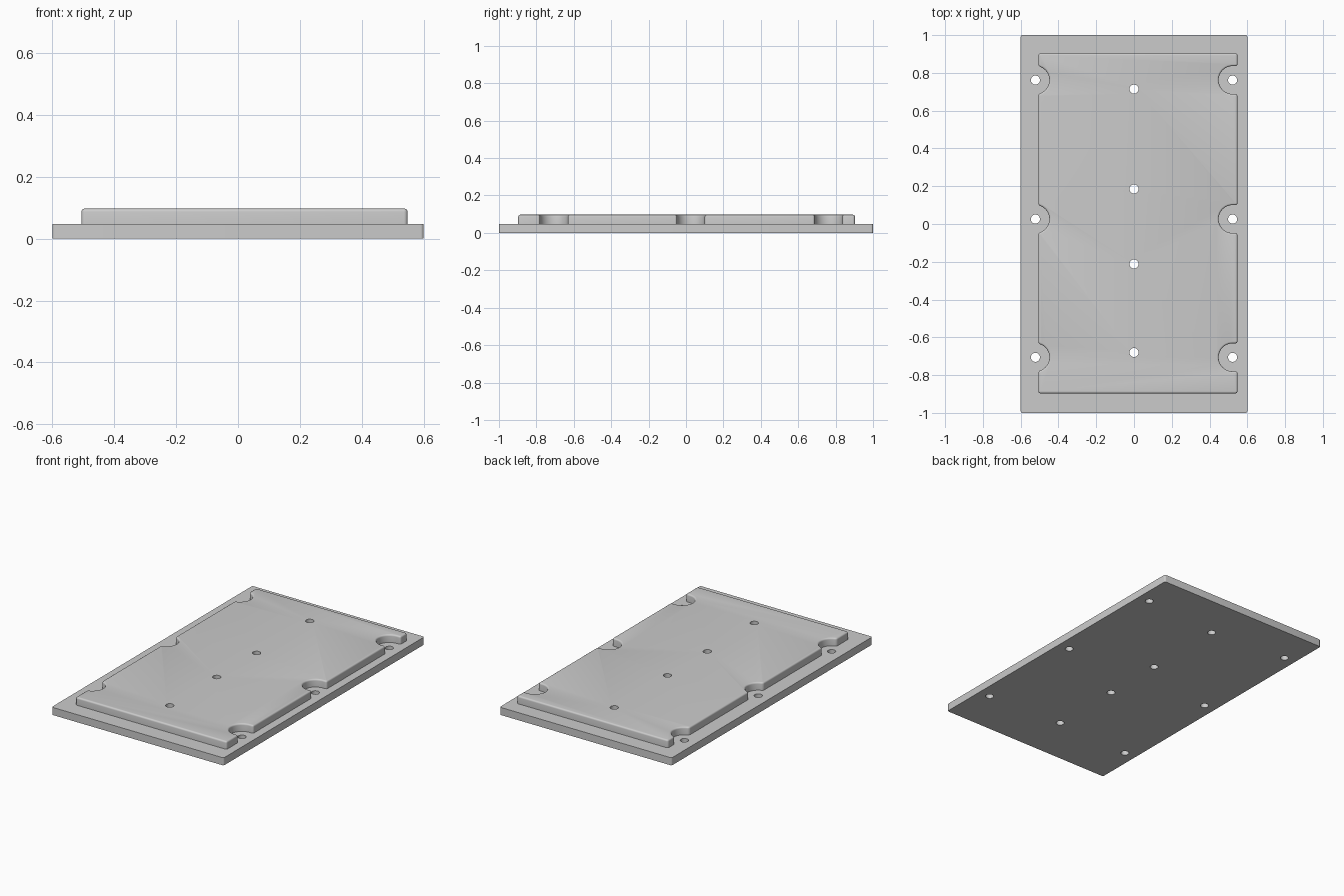
import bpy, bmesh
from math import radians, sin, cos

cube = bpy.data.objects.get("Cube")
if cube:
    bpy.data.objects.remove(cube, do_unlink=True)

grey = bpy.data.materials.new("light grey")
grey.use_nodes = True
colour = (0.6, 0.6, 0.6, 1)
grey.diffuse_color = colour
grey.node_tree.nodes["Principled BSDF"].inputs["Base Color"].default_value = colour

BASE_TOP, PANEL_TOP = 0.048, 0.097
SIDE_X, NOTCH_R, HOLE_R = 0.522, 0.074, 0.024
SIDE_Y = (-0.706, 0.026, 0.762)
CENTRE_Y = (-0.68, -0.212, 0.185, 0.714)
LEFT, RIGHT, FRONT, BACK = 0.548, -0.506, -0.897, 0.903


def make_object(name, bm):
    bmesh.ops.recalc_face_normals(bm, faces=bm.faces)
    mesh = bpy.data.meshes.new(name)
    bm.to_mesh(mesh)
    bm.free()
    mesh.materials.append(grey)
    ob = bpy.data.objects.new(name, mesh)
    bpy.context.collection.objects.link(ob)
    return ob


def slab(name, outline, z0, z1, corner, top_fillet=0):
    """Extrude an outline, rounding its sharp corners and optionally its top rim."""
    bm = bmesh.new()
    verts = [bm.verts.new((x, y, z0)) for x, y in outline]
    bm.faces.new(verts)
    sharp = [v for v in verts if (v.link_edges[0].other_vert(v).co - v.co).angle(
        v.link_edges[1].other_vert(v).co - v.co) < radians(150)]
    bmesh.ops.bevel(bm, geom=sharp, offset=corner, segments=5, profile=0.5,
                    affect='VERTICES', clamp_overlap=False)
    ext = bmesh.ops.extrude_face_region(bm, geom=bm.faces[:])["geom"]
    for v in ext:
        if isinstance(v, bmesh.types.BMVert):
            v.co.z = z1
    bmesh.ops.recalc_face_normals(bm, faces=bm.faces)
    if top_fillet:
        rim = [e for e in bm.edges if all(abs(v.co.z - z1) < 1e-5 for v in e.verts)]
        bmesh.ops.bevel(bm, geom=rim, offset=top_fillet, segments=4, profile=0.5,
                        affect='EDGES', clamp_overlap=False)
    return make_object(name, bm)


def notch(side, edge, y, half_angle, mouth):
    """Rounded bite in a long edge, listed from low y to high y."""
    pts = [(edge, y - mouth)]
    for i in range(25):
        a = radians(half_angle) * (i / 12 - 1)
        pts.append((side * (SIDE_X - NOTCH_R * cos(a)), y + NOTCH_R * sin(a)))
    return pts + [(edge, y + mouth)]


# Base plate
plate = slab("base_plate", [(-0.6, -1), (0.6, -1), (0.6, 1), (-0.6, 1)],
             0, BASE_TOP, 0.01)

# Raised panel with three notches on each long edge
outline = [(RIGHT, FRONT), (LEFT, FRONT)]
for y in SIDE_Y:
    outline += notch(1, LEFT, y, 90, NOTCH_R)
outline += [(LEFT, BACK), (RIGHT, BACK)]
for y in reversed(SIDE_Y):
    outline += reversed(notch(-1, RIGHT, y, 65, NOTCH_R - 0.002))
panel = slab("raised_panel", outline, BASE_TOP, PANEL_TOP, 0.012, 0.01)

# Through holes
bm = bmesh.new()
spots = [(s * SIDE_X, y) for s in (-1, 1) for y in SIDE_Y] + [(0, y) for y in CENTRE_Y]
for x, y in spots:
    made = bmesh.ops.create_cone(bm, cap_ends=True, segments=32, radius1=HOLE_R,
                                 radius2=HOLE_R, depth=0.4)
    bmesh.ops.translate(bm, verts=made["verts"], vec=(x, y, 0))
cutter = make_object("hole_cutter", bm)
cutter.hide_render = True

for ob in (plate, panel):
    bpy.ops.object.select_all(action='DESELECT')
    ob.select_set(True)
    bpy.context.view_layer.objects.active = ob
    cut = ob.modifiers.new("holes", 'BOOLEAN')
    cut.operation, cut.solver, cut.object = 'DIFFERENCE', 'EXACT', cutter
    bpy.ops.object.modifier_apply(modifier=cut.name)
    bpy.ops.object.shade_smooth_by_angle(angle=radians(35))
bpy.data.objects.remove(cutter, do_unlink=True)
